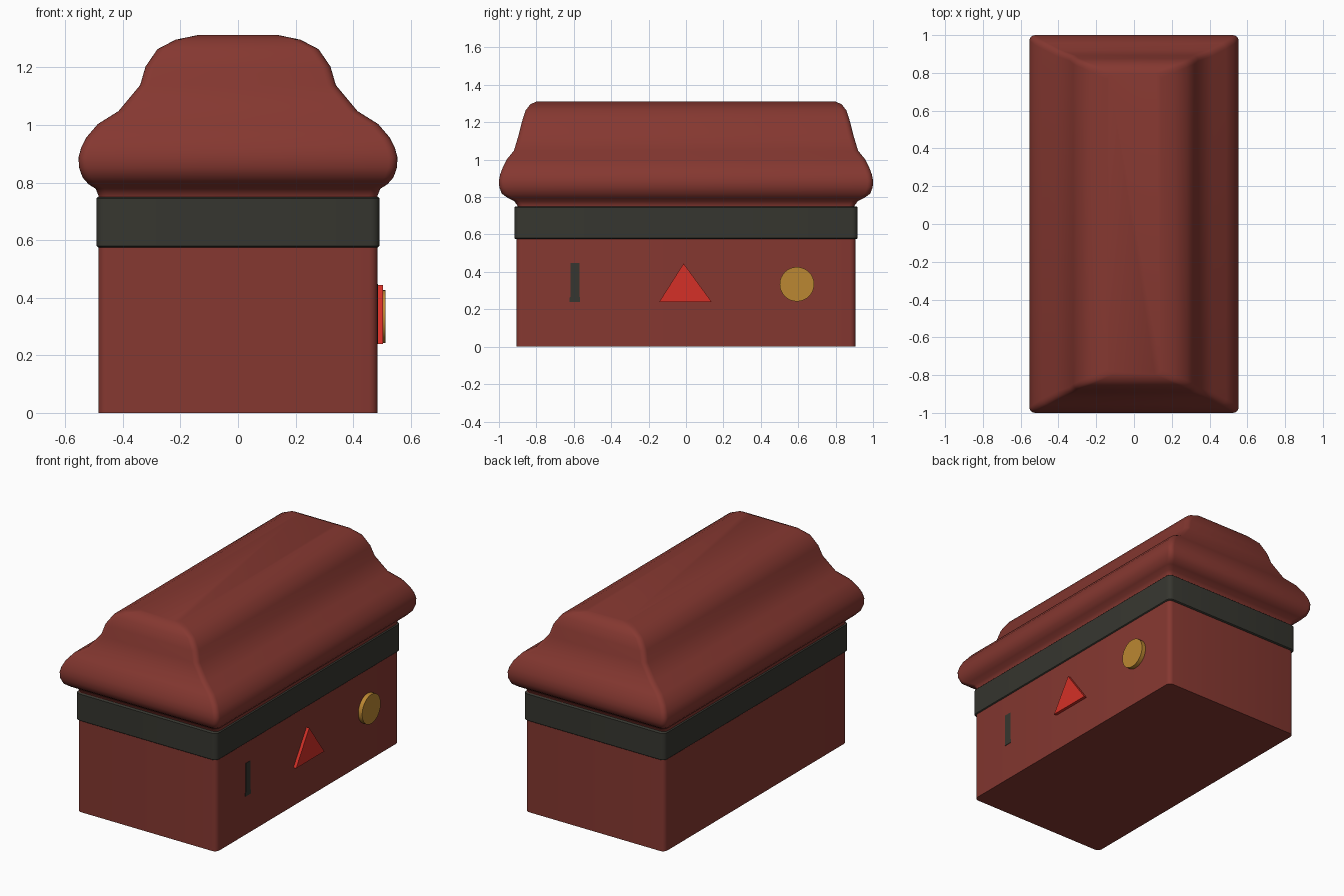
import bpy, bmesh, math

if "Cube" in bpy.data.objects:
    bpy.data.objects.remove(bpy.data.objects["Cube"])


def material(name, rgb):
    m = bpy.data.materials.new(name)
    m.diffuse_color = (*rgb, 1)
    m.use_nodes = True
    m.node_tree.nodes["Principled BSDF"].inputs["Base Color"].default_value = m.diffuse_color
    return m


BROWN = material("red_brown", (0.235, 0.039, 0.030))
DARK = material("dark_grey", (0.037, 0.037, 0.029))
RED = material("bright_red", (0.66, 0.030, 0.020))
GOLD = material("gold", (0.50, 0.245, 0.032))


def finish(bm, name, mat, angle):
    bmesh.ops.recalc_face_normals(bm, faces=bm.faces)
    me = bpy.data.meshes.new(name)
    bm.to_mesh(me)
    bm.free()
    ob = bpy.data.objects.new(name, me)
    bpy.context.collection.objects.link(ob)
    me.materials.append(mat)
    bpy.ops.object.select_all(action='DESELECT')
    ob.select_set(True)
    bpy.context.view_layer.objects.active = ob
    bpy.ops.object.shade_smooth_by_angle(angle=math.radians(angle))
    return ob


def rounded_rect(hx, hy, r, seg=4):
    pts = []
    for q, (sx, sy) in enumerate([(1, 1), (-1, 1), (-1, -1), (1, -1)]):
        for i in range(seg + 1):
            a = math.radians(90 * (q + i / seg))
            pts.append((sx * (hx - r) + r * math.cos(a), sy * (hy - r) + r * math.sin(a)))
    return pts


def loft(name, mat, rows, r=0.03, angle=40):
    """Stack rounded rectangles given as (half width, half length, height)."""
    bm = bmesh.new()
    rings = [[bm.verts.new((x, y, z)) for x, y in rounded_rect(hx, hy, r)]
             for hx, hy, z in rows]
    n = len(rings[0])
    for a, b in zip(rings, rings[1:]):
        for i in range(n):
            j = (i + 1) % n
            bm.faces.new((a[i], a[j], b[j], b[i]))
    bm.faces.new(rings[0][::-1])
    bm.faces.new(rings[-1])
    return finish(bm, name, mat, angle)


def side_plate(name, mat, pts, x0, x1):
    """Extrude a (y, z) outline along x on the right-hand wall."""
    bm = bmesh.new()
    f = bm.faces.new([bm.verts.new((x0, y, z)) for y, z in pts])
    ext = bmesh.ops.extrude_face_region(bm, geom=[f])["geom"]
    bmesh.ops.translate(bm, vec=(x1 - x0, 0, 0),
                        verts=[v for v in ext if isinstance(v, bmesh.types.BMVert)])
    return finish(bm, name, mat, 30)


# Box body and the band round its rim
loft("box_body", BROWN, [(0.485, 0.907, 0), (0.485, 0.907, 0.75)])
loft("rim_band", DARK, [(0.486, 0.911, 0.575), (0.491, 0.917, 0.58),
                        (0.491, 0.917, 0.745), (0.486, 0.911, 0.75)])

# Bulging moulded lid
loft("lid", BROWN, [
    (0.484, 0.900, 0.74), (0.485, 0.902, 0.755), (0.494, 0.918, 0.778),
    (0.520, 0.952, 0.795), (0.540, 0.985, 0.818), (0.552, 0.998, 0.852),
    (0.554, 1.000, 0.887), (0.545, 0.994, 0.920), (0.528, 0.981, 0.955),
    (0.487, 0.957, 1.003), (0.415, 0.920, 1.048), (0.340, 0.893, 1.138),
    (0.321, 0.877, 1.203), (0.280, 0.858, 1.263), (0.217, 0.832, 1.296),
    (0.140, 0.797, 1.312)], angle=60)

# Markings on the right wall: slot, triangle and disc
side_plate("slot_mark", DARK, [(-0.622, 0.24), (-0.566, 0.24), (-0.566, 0.262),
                               (-0.57, 0.267), (-0.57, 0.448), (-0.618, 0.448),
                               (-0.618, 0.267), (-0.622, 0.262)], 0.48, 0.487)
side_plate("triangle_mark", RED, [(-0.143, 0.24), (0.137, 0.24), (-0.013, 0.445)], 0.48, 0.504)
side_plate("disc_mark", GOLD, [(0.593 + 0.092 * math.cos(i * math.tau / 32),
                                0.334 + 0.092 * math.sin(i * math.tau / 32))
                               for i in range(32)], 0.48, 0.512)
